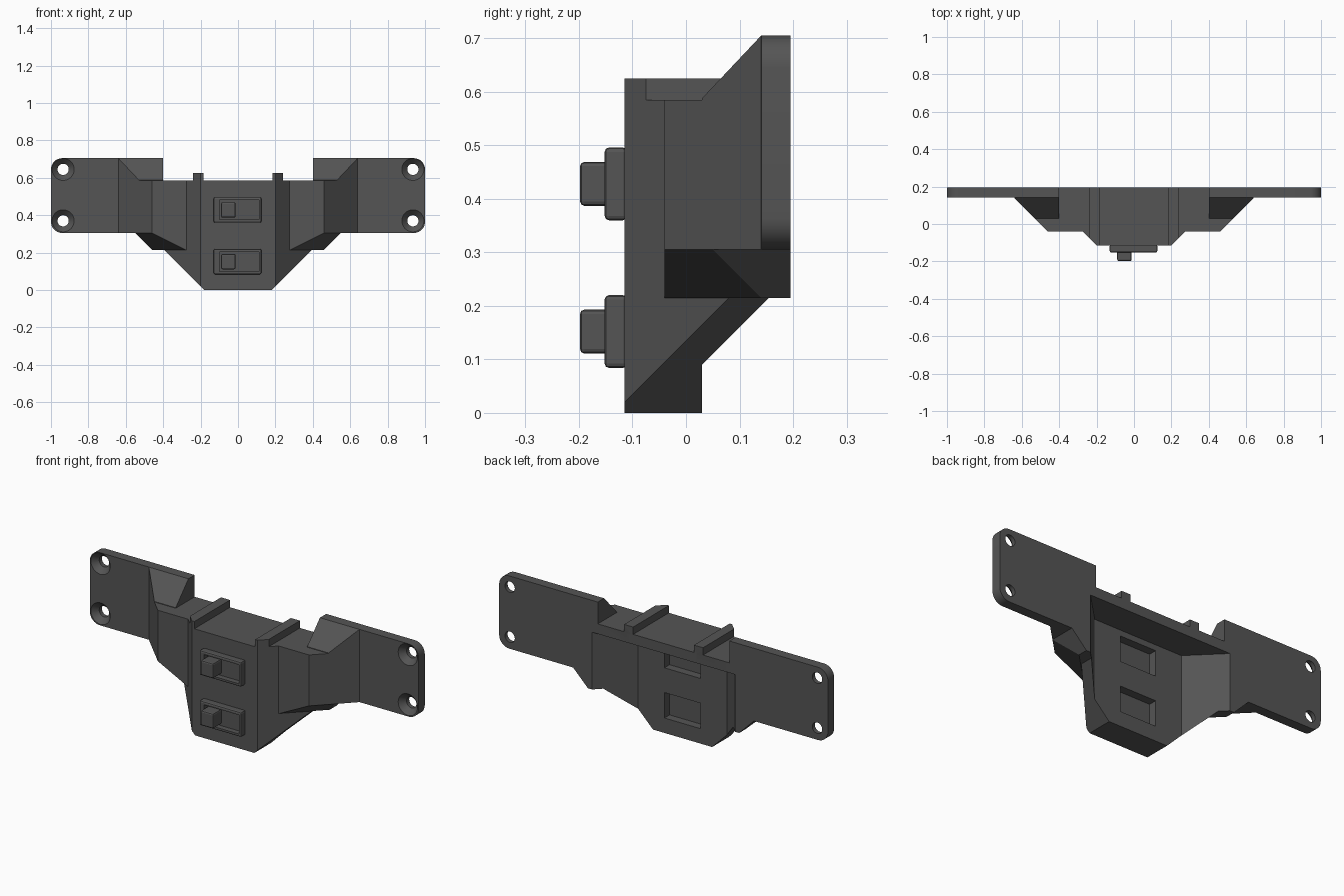
import bpy, bmesh, math
from mathutils import Vector

if "Cube" in bpy.data.objects:
    bpy.data.objects.remove(bpy.data.objects["Cube"])

mat = bpy.data.materials.new("dark grey plastic")
mat.diffuse_color = (0.09, 0.09, 0.09, 1)
mat.use_nodes = True
mat.node_tree.nodes["Principled BSDF"].inputs["Base Color"].default_value = mat.diffuse_color


def finish(bm, name):
    bmesh.ops.recalc_face_normals(bm, faces=bm.faces[:])
    me = bpy.data.meshes.new(name)
    bm.to_mesh(me)
    bm.free()
    me.materials.append(mat)
    ob = bpy.data.objects.new(name, me)
    bpy.context.collection.objects.link(ob)
    return ob


def prism(name, outline, lo, hi, axis="z", cuts=(), sx=1):
    """Extrude an outline along z (x, y points) or y (x, z points), then trim it by planes."""
    bm = bmesh.new()
    if axis == "z":
        vs = [bm.verts.new((x, y, lo)) for x, y in outline]
        d = Vector((0, 0, hi - lo))
    else:
        vs = [bm.verts.new((x, lo, z)) for x, z in outline]
        d = Vector((0, hi - lo, 0))
    r = bmesh.ops.extrude_face_region(bm, geom=[bm.faces.new(vs)])
    bmesh.ops.translate(bm, vec=d, verts=[g for g in r["geom"] if isinstance(g, bmesh.types.BMVert)])
    for co, no in cuts:
        bmesh.ops.bisect_plane(bm, geom=bm.verts[:] + bm.edges[:] + bm.faces[:], dist=1e-5,
                               plane_co=co, plane_no=no, clear_outer=True)
        bmesh.ops.holes_fill(bm, edges=[e for e in bm.edges if e.is_boundary])
    for v in bm.verts:
        v.co.x *= sx
    return finish(bm, name)


def box(name, x0, x1, y0, y1, z0, z1):
    return prism(name, [(x0, y0), (x1, y0), (x1, y1), (x0, y1)], z0, z1)


def cone(name, x, z, y0, y1, r0, r1):
    bm = bmesh.new()
    rings = [[bm.verts.new((x + r * math.cos(a), y, z + r * math.sin(a)))
              for a in [2 * math.pi * i / 32 for i in range(32)]]
             for y, r in ((y0, r0), (y1, r1))]
    bm.faces.new(rings[0])
    bm.faces.new(rings[1])
    for i in range(32):
        j = (i + 1) % 32
        bm.faces.new((rings[0][i], rings[0][j], rings[1][j], rings[1][i]))
    return finish(bm, name)


def boolean(ob, other, op):
    m = ob.modifiers.new(op, "BOOLEAN")
    m.operation, m.object, m.solver = op, other, "EXACT"
    bpy.context.view_layer.objects.active = ob
    bpy.ops.object.modifier_apply(modifier=m.name)
    bpy.data.objects.remove(other, do_unlink=True)


# central housing with chamfered front corners and tapered lower sides
body = prism("housing", [(-.2, -.115), (.2, -.115), (.51, .195), (-.51, .195)], 0, .585,
             cuts=[((.18, 0, 0), (1, 0, -1)), ((-.18, 0, 0), (-1, 0, -1))])

for s in (1, -1):
    # side shoulder, its sloped underside and the ramp up to the plate
    boolean(body, prism("shoulder", [(.2, -.04), (.46, -.04), (.64, .14), (.64, .195), (.2, .195)],
                        .305, .585, sx=s), "UNION")
    boolean(body, prism("shoulder_underside", [(.2, -.04), (.46, -.04), (.64, .14), (.64, .195), (.2, .195)],
                        .215, .305, sx=s,
                        cuts=[((.46, 0, .215), (1, 0, -1)), ((.32, 0, .215), (1, -1, -2))]), "UNION")
    boolean(body, prism("ramp", [(.4, .03), (.53, .03), (.64, .14), (.64, .195), (.4, .195)],
                        .5, .705, sx=s, cuts=[((0, .03, .588), (0, -1.06, 1))]), "UNION")

    # mounting plate with rounded outer corners
    r = .06
    pts = [(.4, .305)]
    for cz, a0 in ((.305 + r, -90), (.705 - r, 0)):
        for i in range(9):
            a = math.radians(a0 + i * 90 / 8)
            pts.append((1 - r + r * math.cos(a), cz + r * math.sin(a)))
    pts.append((.4, .705))
    boolean(body, prism("plate", pts, .141, .195, "y", sx=s), "UNION")

    # ribs on the roof, trimmed by the front chamfer
    boolean(body, prism("roof_rib", [(.185, -.115), (.2, -.115), (.24, -.075), (.24, .195), (.185, .195)],
                        .5, .625, sx=s), "UNION")

# hollow back
boolean(body, prism("cavity", [(-.27, .03), (.27, .03), (.455, .215), (-.455, .215)], -.1, .53), "DIFFERENCE")

# countersunk screw holes
for x in (-.935, .935):
    for z in (.37, .645):
        boolean(body, cone("hole", x, z, .1, .25, .03, .03), "DIFFERENCE")
        boolean(body, cone("countersink", x, z, .139, .172, .061, .03), "DIFFERENCE")

# rocker switches: framed bezel, slider and recess behind
for i, z in enumerate((.152, .428)):
    boolean(body, box("slot", -.11, .11, -.015, .04, z - .07, z + .07), "DIFFERENCE")
    bezel = prism("switch_bezel_%d" % i, [(-.13, z - .068), (.125, z - .068), (.125, z + .068), (-.13, z + .068)],
                  -.152, -.11, "y")
    m = bezel.modifiers.new("bevel", "BEVEL")
    m.width, m.segments = .008, 2
    bpy.context.view_layer.objects.active = bezel
    bpy.ops.object.modifier_apply(modifier=m.name)
    boolean(bezel, box("window", -.1, .112, -.2, -.122, z - .052, z + .052), "DIFFERENCE")
    knob = box("switch_slider_%d" % i, -.09, -.013, -.198, -.118, z - .041, z + .041)
    m = knob.modifiers.new("bevel", "BEVEL")
    m.width, m.segments = .008, 2

# smooth hole walls and corners, keep hard edges
bpy.ops.object.select_all(action="DESELECT")
body.select_set(True)
bpy.context.view_layer.objects.active = body
bpy.ops.object.shade_smooth_by_angle(angle=math.radians(25))
